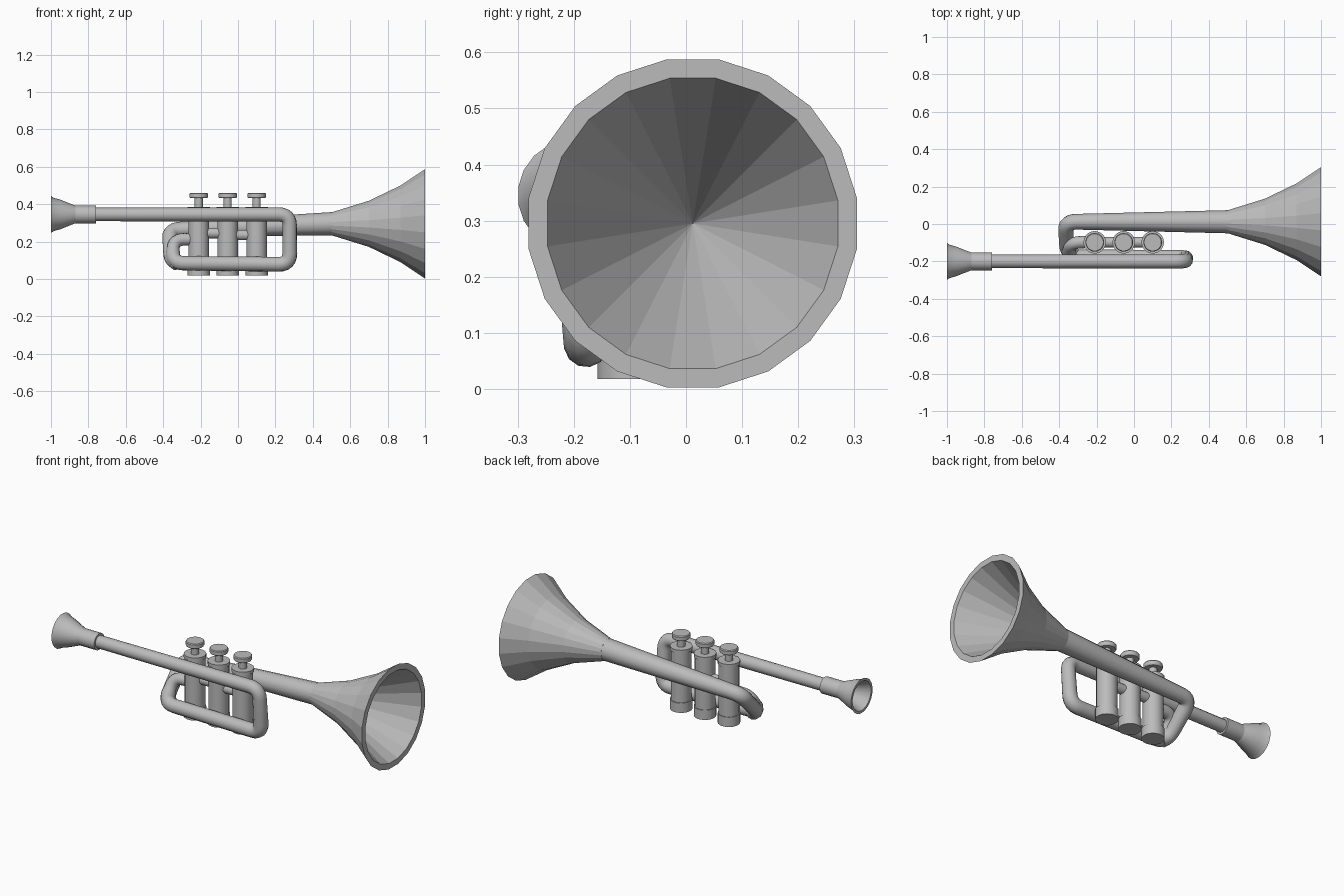
import bpy
import bmesh
import math
from mathutils import Vector, Matrix

if "Cube" in bpy.data.objects:
    bpy.data.objects.remove(bpy.data.objects["Cube"])

metal = bpy.data.materials.new("grey_metal")
metal.use_nodes = True
GREY = (0.5, 0.5, 0.5, 1)
metal.diffuse_color = GREY
metal.node_tree.nodes["Principled BSDF"].inputs["Base Color"].default_value = GREY


def finish(obj, angle):
    """Assign the metal and shade; an angle of zero keeps every facet flat."""
    obj.data.materials.append(metal)
    bpy.ops.object.select_all(action="DESELECT")
    obj.select_set(True)
    bpy.context.view_layer.objects.active = obj
    if angle:
        bpy.ops.object.shade_smooth_by_angle(angle=math.radians(angle))
    return obj


def lathe(name, profile, origin, axis, sides, angle=30):
    """Turn (distance along axis, radius) pairs around the axis."""
    bm = bmesh.new()
    rings = []
    for along, radius in profile:
        if radius == 0:
            rings.append([bm.verts.new((0, 0, along))] * sides)
            continue
        turns = [math.tau * (i + 0.5) / sides for i in range(sides)]
        rings.append([bm.verts.new((radius * math.cos(t), radius * math.sin(t), along))
                      for t in turns])
    for a, b in zip(rings, rings[1:]):
        for i in range(sides):
            j = (i + 1) % sides
            corners = list(dict.fromkeys((a[i], a[j], b[j], b[i])))
            bm.faces.new(corners)
    bmesh.ops.recalc_face_normals(bm, faces=bm.faces)
    turn = Matrix.Rotation(math.pi / 2, 4, "Y") if axis == "X" else Matrix()
    bm.transform(Matrix.Translation(origin) @ turn)
    mesh = bpy.data.meshes.new(name)
    bm.to_mesh(mesh)
    bm.free()
    obj = bpy.data.objects.new(name, mesh)
    bpy.context.collection.objects.link(obj)
    return finish(obj, angle)


def pipe(name, corners, radii, bend=0.06, steps=6):
    """Sweep a round tube along a path whose corners are rounded off."""
    pts = [Vector(c) for c in corners]
    path = [(pts[0], radii[0])]
    for a, b, c, r in zip(pts, pts[1:], pts[2:], radii[1:]):
        start = b + (a - b).normalized() * min(bend, (a - b).length * 0.48)
        end = b + (c - b).normalized() * min(bend, (c - b).length * 0.48)
        for i in range(steps + 1):
            t = i / steps
            path.append((start.lerp(b, t).lerp(b.lerp(end, t), t), r))
    path.append((pts[-1], radii[-1]))
    curve = bpy.data.curves.new(name, "CURVE")
    curve.dimensions = "3D"
    curve.bevel_depth = 1
    curve.bevel_resolution = 4
    curve.use_fill_caps = True
    spline = curve.splines.new("POLY")
    spline.points.add(len(path) - 1)
    for point, (co, r) in zip(spline.points, path):
        point.co = (*co, 1)
        point.radius = r
    obj = bpy.data.objects.new(name, curve)
    bpy.context.collection.objects.link(obj)
    bpy.ops.object.select_all(action="DESELECT")
    obj.select_set(True)
    bpy.context.view_layer.objects.active = obj
    bpy.ops.object.convert(target="MESH")
    return finish(bpy.context.object, 40)


# Flared bell with a conical hollow
lathe("bell", [(0.5, 0), (0.5, 0.062), (0.7, 0.125), (0.87, 0.208), (1, 0.296),
               (1, 0.262), (0.52, 0)],
      (0, 0.012, 0.295), "X", 20, 0)

# Tapered bell tube, turning down and forward into the lower bend
pipe("bell_tube",
     [(0.51, 0.012, 0.296), (-0.365, 0.012, 0.262), (-0.36, -0.14, 0.11),
      (-0.32, -0.165, 0.08)],
     [0.062, 0.042, 0.04, 0.04])

# Mouthpiece with an open cup, and its sleeve
lathe("mouthpiece", [(-0.87, 0), (-0.87, 0.048), (-0.95, 0.08), (-0.985, 0.09),
                     (-1, 0.1), (-1, 0.085), (-0.9, 0.04), (-0.9, 0)],
      (0, -0.2, 0.345), "X", 20)
lathe("mouthpiece_sleeve", [(-0.88, 0), (-0.88, 0.048), (-0.76, 0.048), (-0.76, 0)],
      (0, -0.2, 0.345), "X", 20)

# Lead pipe, front bend, lower tube and the hook into the first valve
pipe("main_tube",
     [(-0.78, -0.2, 0.345), (0.277, -0.2, 0.345), (0.277, -0.178, 0.078),
      (-0.35, -0.175, 0.085), (-0.345, -0.1, 0.212), (-0.2, -0.095, 0.212)],
     [0.036, 0.038, 0.04, 0.039, 0.034, 0.03])

# Three valves: casing with end caps, stem and finger button
VALVE_Y = -0.098
valve_x = [-0.21, -0.055, 0.1]
for label, x in zip(("first", "second", "third"), valve_x):
    base = (x, VALVE_Y, 0)
    lathe(label + "_valve_casing",
          [(0.018, 0), (0.018, 0.06), (0.075, 0.06), (0.075, 0.055), (0.365, 0.055),
           (0.365, 0.06), (0.385, 0.06), (0.385, 0)], base, "Z", 24)
    lathe(label + "_valve_stem", [(0.38, 0), (0.38, 0.022), (0.44, 0.022), (0.44, 0)],
          base, "Z", 16)
    lathe(label + "_valve_button",
          [(0.432, 0), (0.432, 0.046), (0.438, 0.05), (0.456, 0.05), (0.461, 0.046),
           (0.461, 0)], base, "Z", 24)

# Short links between neighbouring valves
for label, x, z in zip(("rear", "front"), valve_x, (0.245, 0.235)):
    lathe(label + "_valve_link", [(0, 0), (0, 0.028), (0.155, 0.028), (0.155, 0)],
          (x, VALVE_Y, z), "X", 16)
